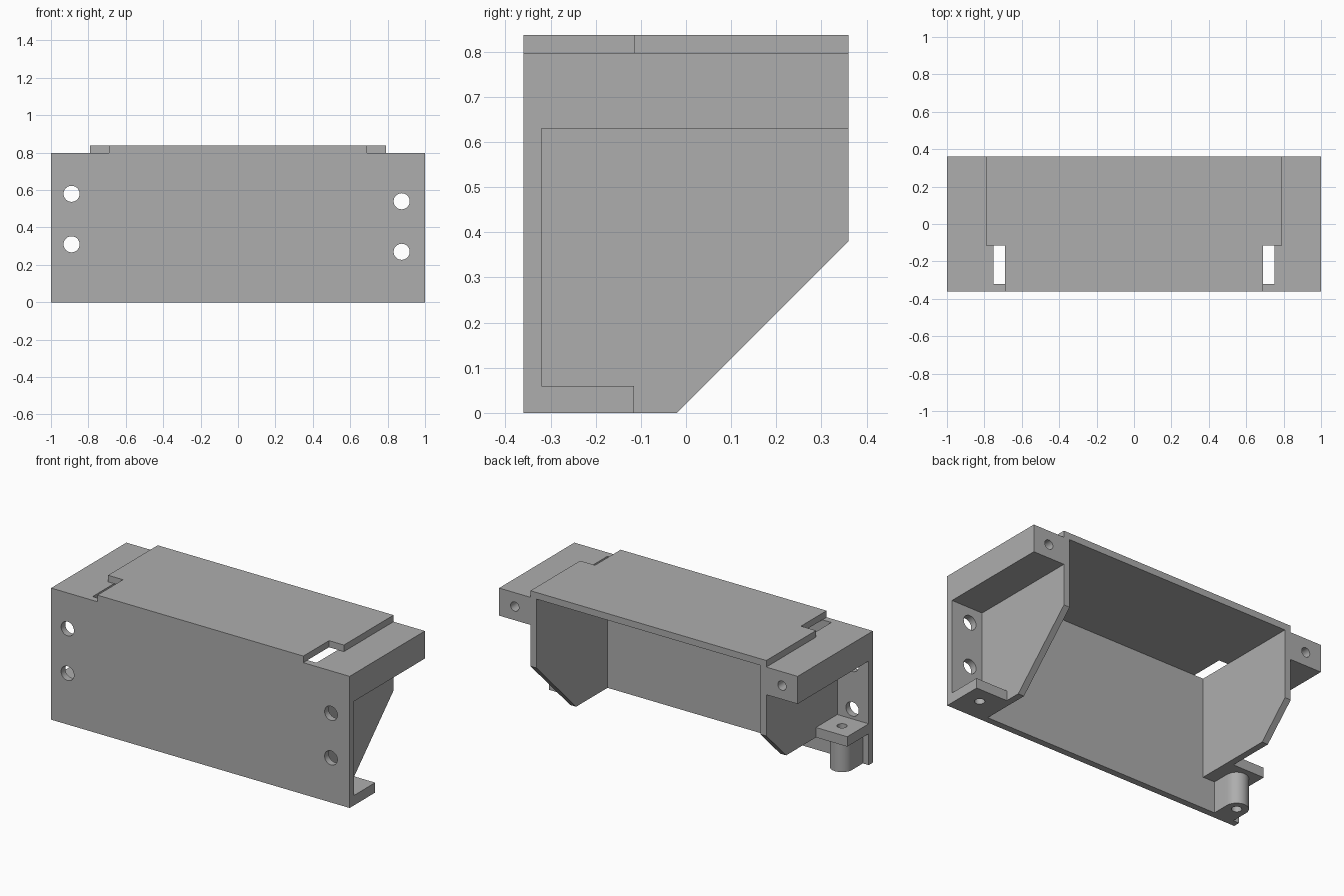
import bpy, bmesh, math
from mathutils import Vector, Matrix

if "Cube" in bpy.data.objects:
    bpy.data.objects.remove(bpy.data.objects["Cube"])

GREY = (0.42, 0.42, 0.42, 1)
grey = bpy.data.materials.new("plain_grey")
grey.use_nodes = True
grey.diffuse_color = GREY
grey.node_tree.nodes["Principled BSDF"].inputs["Base Color"].default_value = GREY

# Shared dimensions
FRONT, INNER, BACK = -0.36, -0.32, 0.36
SHELF_BACK = -0.115
DECK, TOP = 0.797, 0.837
WALL_IN, WALL_OUT = 0.75, 0.79
EAR_Z = 0.63
SHELF_T = 0.06
HIGH = 0.19            # underside of the raised shelf


def prism(name, outline, axis, lo, hi):
    """Extrude a 2D outline along an axis."""
    place = {"x": lambda a, b, t: (t, a, b),
             "y": lambda a, b, t: (a, t, b),
             "z": lambda a, b, t: (a, b, t)}[axis]
    bm = bmesh.new()
    face = bm.faces.new([bm.verts.new(place(a, b, lo)) for a, b in outline])
    ext = bmesh.ops.extrude_face_region(bm, geom=[face])
    move = Vector(place(0, 0, hi - lo))
    bmesh.ops.translate(bm, vec=move, verts=[v for v in ext["geom"] if isinstance(v, bmesh.types.BMVert)])
    bmesh.ops.recalc_face_normals(bm, faces=bm.faces)
    mesh = bpy.data.meshes.new(name)
    bm.to_mesh(mesh)
    bm.free()
    mesh.materials.append(grey)
    obj = bpy.data.objects.new(name, mesh)
    bpy.context.collection.objects.link(obj)
    return obj


def box(name, x, y, z):
    x0, x1 = sorted(x)
    return prism(name, [(x0, y[0]), (x1, y[0]), (x1, y[1]), (x0, y[1])], "z", *z)


def drill(obj, centre, radius, axis, depth):
    """Cut a round hole centred on a point."""
    bm = bmesh.new()
    turn = Matrix.Rotation(math.pi / 2, 4, "X") if axis == "y" else Matrix()
    bmesh.ops.create_cone(bm, cap_ends=True, segments=32, radius1=radius, radius2=radius,
                          depth=depth, matrix=Matrix.Translation(centre) @ turn)
    mesh = bpy.data.meshes.new("hole_cutter")
    bm.to_mesh(mesh)
    bm.free()
    mesh.materials.append(grey)
    cutter = bpy.data.objects.new("hole_cutter", mesh)
    cutter.hide_render = True
    bpy.context.collection.objects.link(cutter)
    mod = obj.modifiers.new("hole", "BOOLEAN")
    mod.operation, mod.solver, mod.object = "DIFFERENCE", "EXACT", cutter
    bpy.context.view_layer.objects.active = obj
    bpy.ops.object.modifier_apply(modifier=mod.name)
    bpy.data.objects.remove(cutter)


def smooth(obj):
    bpy.ops.object.select_all(action="DESELECT")
    obj.select_set(True)
    bpy.context.view_layer.objects.active = obj
    bpy.ops.object.shade_smooth_by_angle(angle=math.radians(30))


# Front plate with four screw holes
front_plate = box("front_plate", (-1, 1), (FRONT, INNER), (0, DECK))
for x, z in [(-0.89, 0.58), (-0.89, 0.31), (0.875, 0.54), (0.875, 0.27)]:
    drill(front_plate, (x, -0.34, z), 0.043, "y", 0.2)
smooth(front_plate)

# Top cover, narrower at the front to leave the slots open
half = [(0.69, FRONT), (0.69, SHELF_BACK), (WALL_OUT, SHELF_BACK), (WALL_OUT, BACK)]
prism("top_cover", half + [(-x, y) for x, y in reversed(half)], "z", DECK, TOP)
inner = [(0.69, INNER), (0.69, SHELF_BACK), (WALL_IN, SHELF_BACK), (WALL_IN, BACK)]

# Each end: side wall, mounting ear and shelf
for side, s, floor in [("left", 1, 0), ("right", -1, HIGH)]:
    slope = [(INNER, floor), (floor - 0.02, floor), (BACK, 0.38), (BACK, DECK), (INNER, DECK)]
    prism(side + "_side_wall", slope, "x", s * WALL_IN, s * WALL_OUT)

    ear = box(side + "_ear", (s * WALL_OUT, s), (INNER, BACK), (EAR_Z, DECK))
    drill(ear, (s * 0.895, BACK, 0.713), 0.028, "y", 0.4)
    smooth(ear)

    shelf = box(side + "_shelf", (s * WALL_OUT, s), (INNER, SHELF_BACK), (floor, floor + SHELF_T))
    drill(shelf, (s * 0.895, -0.215, floor + 0.03), 0.028, "z", 0.3)
    smooth(shelf)

# Round-ended post under the raised shelf
cx, cy, r = -0.895, -0.215, 0.066
arc = [(cx + r * math.cos(math.pi * i / 16), cy + r * math.sin(math.pi * i / 16)) for i in range(17)]
post = prism("shelf_post", [(cx + r, INNER)] + arc + [(cx - r, INNER)], "z", 0, HIGH)
drill(post, (cx, cy, 0.1), 0.028, "z", 0.5)
smooth(post)
